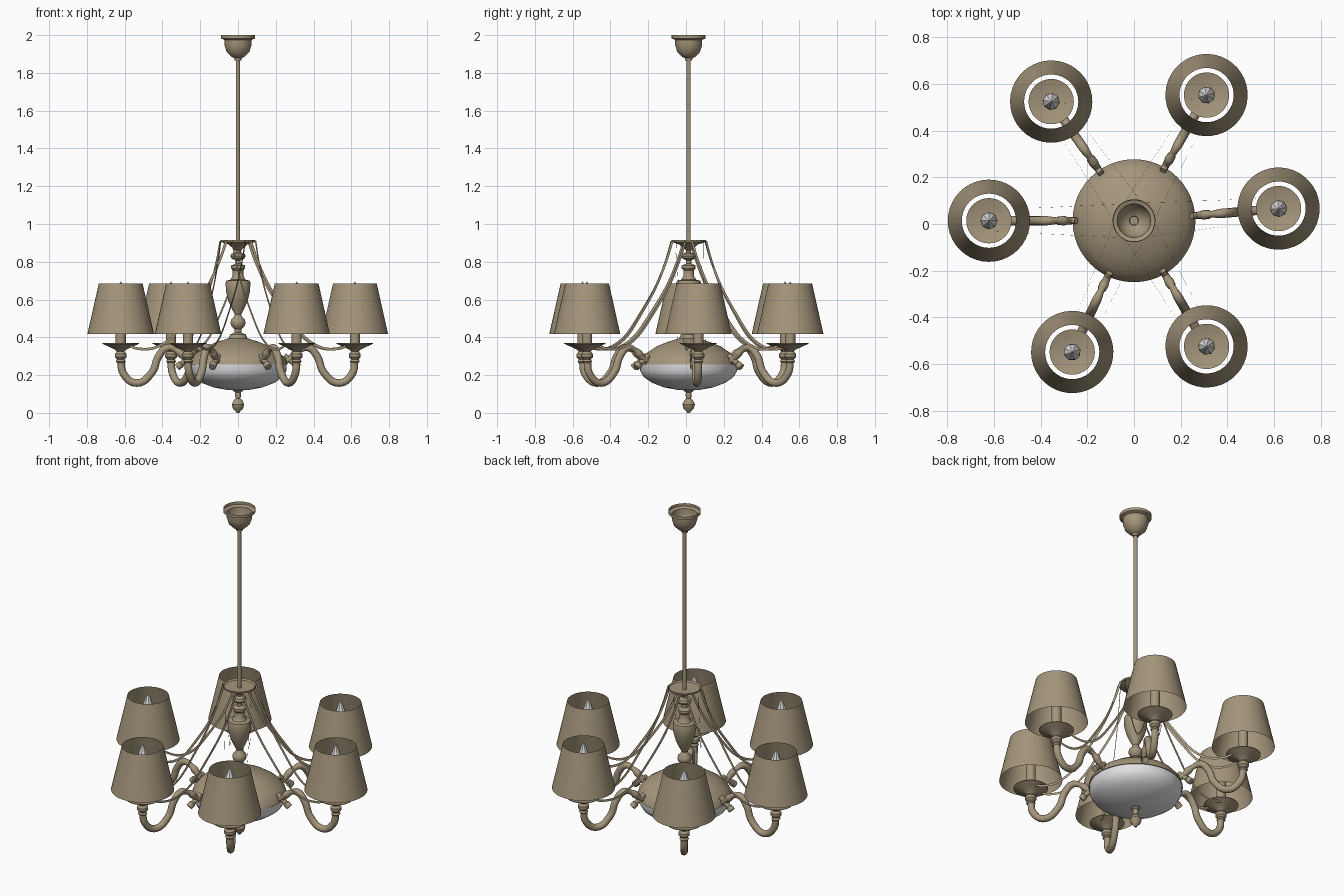
import bpy, bmesh, math
from mathutils import Vector, Matrix

if "Cube" in bpy.data.objects:
    bpy.data.objects.remove(bpy.data.objects["Cube"])

CY = 0.014                      # lamp axis sits slightly behind y = 0
ARM_R = 0.621
ANGLES = [a + 120 * k for k in range(3) for a in (4.8, 60)]


def material(name, rgb):
    m = bpy.data.materials.new(name)
    m.diffuse_color = (*rgb, 1)
    m.use_nodes = True
    m.node_tree.nodes["Principled BSDF"].inputs["Base Color"].default_value = m.diffuse_color
    return m


BRONZE = material("antique_bronze", (0.376, 0.305, 0.20))
WHITE = material("frosted_white", (0.8, 0.8, 0.82))


def finish(name, mesh, mat, angle=35):
    mesh.materials.clear()
    mesh.materials.append(mat)
    ob = bpy.data.objects.new(name, mesh)
    bpy.context.collection.objects.link(ob)
    bpy.ops.object.select_all(action='DESELECT')
    ob.select_set(True)
    bpy.context.view_layer.objects.active = ob
    if angle:
        bpy.ops.object.shade_smooth_by_angle(angle=math.radians(angle))
    return ob


def lathe(name, profile, mat, segs=32, angle=35, matrix=None):
    """Turn a (radius, z) profile around the z axis."""
    bm = bmesh.new()
    vs = [bm.verts.new((r, 0, z)) for r, z in profile]
    es = [bm.edges.new(p) for p in zip(vs, vs[1:])]
    bmesh.ops.spin(bm, geom=vs + es, cent=(0, 0, 0), axis=(0, 0, 1),
                   angle=math.tau, steps=segs, use_merge=True)
    bmesh.ops.remove_doubles(bm, verts=bm.verts, dist=1e-5)
    bmesh.ops.recalc_face_normals(bm, faces=bm.faces)
    if matrix:
        bm.transform(matrix)
    me = bpy.data.meshes.new(name)
    bm.to_mesh(me)
    bm.free()
    return finish(name, me, mat, angle)


def tube(name, pts, mat):
    """Round bar through (x, z, radius) points in the xz plane."""
    cu = bpy.data.curves.new(name, 'CURVE')
    cu.dimensions = '3D'
    cu.bevel_depth, cu.bevel_resolution = 1.0, 4
    cu.resolution_u, cu.use_fill_caps = 6, True
    sp = cu.splines.new('BEZIER')
    sp.bezier_points.add(len(pts) - 1)
    for b, (x, z, r) in zip(sp.bezier_points, pts):
        b.co, b.radius = (x, 0, z), r
        b.handle_left_type = b.handle_right_type = 'AUTO'
    tmp = bpy.data.objects.new(name, cu)
    bpy.context.collection.objects.link(tmp)
    me = bpy.data.meshes.new_from_object(
        tmp.evaluated_get(bpy.context.evaluated_depsgraph_get()))
    bpy.data.objects.remove(tmp)
    return finish(name, me, mat, 50)


def catmull(pts, n=6):
    p = [2 * pts[0] - pts[1]] + pts + [2 * pts[-1] - pts[-2]]
    out = []
    for a, b, c, d in zip(p, p[1:], p[2:], p[3:]):
        for i in range(n):
            t = i / n
            out.append(0.5 * (2 * b + (c - a) * t + (2 * a - 5 * b + 4 * c - d) * t * t
                              + (3 * b - a - 3 * c + d) * t ** 3))
    return out + [pts[-1]]


def ribbon(name, pts, half, mat):
    """Flat strap standing upright along a path."""
    path = catmull([Vector(p) for p in pts])
    bm = bmesh.new()
    prev = None
    for i, p in enumerate(path):
        t = path[min(i + 1, len(path) - 1)] - path[max(i - 1, 0)]
        n = t.cross(Vector((0, 1, 0))).normalized() * half
        cur = bm.verts.new(p + n), bm.verts.new(p - n)
        if prev:
            bm.faces.new((prev[0], cur[0], cur[1], prev[1]))
        prev = cur
    me = bpy.data.meshes.new(name)
    bm.to_mesh(me)
    bm.free()
    return finish(name, me, mat)


# ---- central column, all turned parts ----
centre = [
    lathe("ceiling_canopy", [(0.09, 2.0), (0.09, 1.982), (0.072, 1.975), (0.071, 1.945),
          (0.06, 1.91), (0.035, 1.885), (0.02, 1.878), (0.018, 1.865), (0, 1.865)], BRONZE),
    lathe("hanging_rod", [(0.011, 1.9), (0.011, 0.86)], BRONZE, 16),
    lathe("strap_crown", [(0, 0.9), (0.085, 0.905), (0.092, 0.914), (0.092, 0.905), (0.05, 0.892),
          (0.025, 0.87), (0.013, 0.86), (0.013, 0.85), (0.035, 0.842), (0.041, 0.83),
          (0.035, 0.818), (0.014, 0.808), (0.014, 0.79)], BRONZE),
    lathe("vase_column", [(0.014, 0.79), (0.037, 0.78), (0.037, 0.765), (0.028, 0.755),
          (0.028, 0.725), (0.04, 0.705), (0.062, 0.7), (0.066, 0.685), (0.063, 0.64),
          (0.05, 0.59), (0.03, 0.545), (0.017, 0.52), (0.022, 0.508), (0.037, 0.492),
          (0.04, 0.475), (0.034, 0.458), (0.02, 0.445), (0.018, 0.42)], BRONZE),
    lathe("body_cover", [(0.018, 0.425), (0.042, 0.415), (0.05, 0.395), (0.11, 0.376),
          (0.17, 0.352), (0.225, 0.315), (0.255, 0.28), (0.263, 0.255), (0.255, 0.255)],
          BRONZE, 48),
    lathe("glass_bowl", [(0.258, 0.256), (0.256, 0.222), (0.238, 0.19), (0.195, 0.16),
          (0.13, 0.135), (0.06, 0.122), (0, 0.12)], WHITE, 48),
    lathe("bottom_finial", [(0.028, 0.13), (0.028, 0.118), (0.014, 0.108), (0.017, 0.09),
          (0.011, 0.076), (0.022, 0.068), (0.033, 0.045), (0.027, 0.022), (0.013, 0.01),
          (0.008, 0), (0, 0)], BRONZE, 24),
]
for ob in centre:
    ob.location.y = CY

# ---- one light arm, along +x ----
at_cup = Matrix.Translation((ARM_R, 0, 0))
arm = [
    tube("arm", [(0.23, 0.262, 0.013), (0.28, 0.29, 0.016), (0.305, 0.315, 0.021),
                 (0.33, 0.333, 0.014), (0.375, 0.345, 0.02), (0.42, 0.30, 0.02),
                 (0.455, 0.215, 0.02), (0.535, 0.158, 0.02), (0.605, 0.205, 0.02),
                 (ARM_R, 0.29, 0.02)], BRONZE),
    lathe("candle_cup", [(0.02, 0.265), (0.026, 0.272), (0.02, 0.283), (0.031, 0.295),
          (0.031, 0.312), (0.02, 0.325), (0.03, 0.335), (0.055, 0.347), (0.097, 0.366),
          (0.097, 0.369), (0.05, 0.356), (0, 0.354)], BRONZE, matrix=at_cup),
    lathe("candle_sleeve", [(0.027, 0.355), (0.027, 0.55), (0, 0.55)], BRONZE, 16,
          matrix=at_cup),
    lathe("bulb", [(0.018, 0.55), (0.037, 0.59), (0.034, 0.615), (0.013, 0.675), (0, 0.697)],
          WHITE, 8, 0, matrix=at_cup),
    lathe("lamp_shade", [(0.176, 0.418), (0.116, 0.685)], BRONZE, 40, matrix=at_cup),
    # stub fitting that leans down and out of the body
    lathe("body_stub", [(0, -0.05), (0.014, -0.05), (0.014, 0.015), (0.019, 0.022),
          (0.019, 0.048), (0, 0.05)], BRONZE, 16,
          matrix=Matrix.Translation((0.285, 0, 0.272)) @ Matrix.Rotation(math.radians(130), 4, 'Y')),
]
for side in (1, -1):
    arm.append(ribbon("hanging_strap", [(r, side * t, z) for r, t, z in (
        (0.062, 0.072, 0.908), (0.10, 0.07, 0.80), (0.16, 0.067, 0.67), (0.25, 0.063, 0.53),
        (0.345, 0.058, 0.405), (0.44, 0.054, 0.345), (0.53, 0.05, 0.34), (0.585, 0.045, 0.362))],
        0.007, BRONZE))

# ---- repeat the arm around the body ----
for i, deg in enumerate(ANGLES):
    for part in arm:
        ob = part if i == 0 else part.copy()
        if i:
            bpy.context.collection.objects.link(ob)
        ob.location.y = CY
        ob.rotation_euler.z = math.radians(deg)
